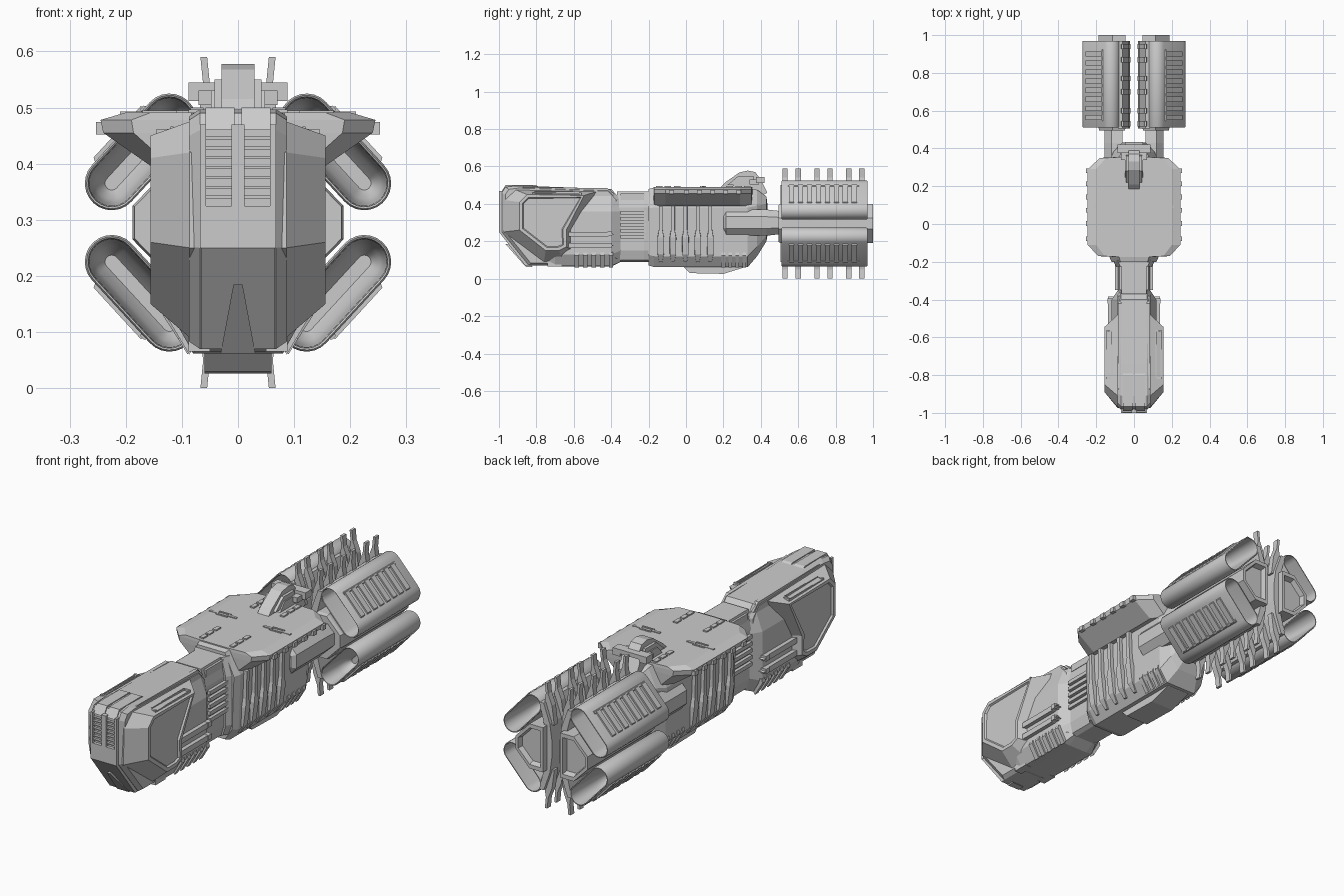
import bpy, bmesh, math
from mathutils import Vector

def loft(name, groups, mirror='', oz=0.0, smooth=False, inset=False):
    """groups: list of ring stacks; each stack becomes one capped solid"""
    bm = bmesh.new()
    for rings in groups:
        vs = [[bm.verts.new((p[0], p[1], p[2] - oz)) for p in r] for r in rings]
        n = len(vs[0])
        for a, b in zip(vs, vs[1:]):
            for i in range(n):
                bm.faces.new((a[i], a[(i + 1) % n], b[(i + 1) % n], b[i]))
        bm.faces.new(vs[0][::-1])
        bm.faces.new(vs[-1])
    bmesh.ops.recalc_face_normals(bm, faces=bm.faces)
    if inset:
        f = max(bm.faces, key=lambda f: f.calc_center_median().x)
        bmesh.ops.inset_region(bm, faces=[f], thickness=0.018, depth=0)
        bmesh.ops.inset_region(bm, faces=[f], thickness=0.006, depth=-0.008)
    me = bpy.data.meshes.new(name)
    bm.to_mesh(me)
    bm.free()
    ob = bpy.data.objects.new(name, me)
    bpy.context.collection.objects.link(ob)
    ob.location.z = oz
    if smooth:
        bpy.ops.object.select_all(action='DESELECT')
        ob.select_set(True)
        bpy.context.view_layer.objects.active = ob
        bpy.ops.object.shade_smooth_by_angle(angle=math.radians(40))
    if mirror:
        m = ob.modifiers.new('mirror', 'MIRROR')
        m.use_axis = ['x' in mirror, 'y' in mirror, 'z' in mirror]
        m.use_mirror_merge = False
    return ob

def side(pts, x, s=1.0, c=(0, 0)):          # (y,z) outline at a given x
    return [(x, c[0] + (y - c[0]) * s, c[1] + (z - c[1]) * s) for y, z in pts]

def slab(pts, x0, x1):
    return [side(pts, x0), side(pts, x1)]

def section(half, y):                       # symmetric (x,z) section at y
    return [(x, y, z) for x, z in half] + [(-x, y, z) for x, z in reversed(half)]

def plan(half, z, k=1.0):                   # symmetric (x,y) outline at z
    return [(x * k, y, z) for x, y in half] + [(-x * k, y, z) for x, y in reversed(half)]

def box(x0, x1, y0, y1, z0, z1):
    return slab([(y0, z0), (y1, z0), (y1, z1), (y0, z1)], x0, x1)

def along_y(xz, y0, y1):                    # (x,z) outline extruded along y
    return [[(x, y, z) for x, z in xz] for y in (y0, y1)]

# ---- bow ----
bow = [(-.985, .25), (-.985, .46), (-.965, .49), (-.91, .497), (-.74, .492), (-.40, .48),
       (-.355, .43), (-.355, .10), (-.40, .07), (-.84, .07)]
c = (-.67, .285)
loft('bow_core', [[side(bow, -.087, .94, c), side(bow, -.068, 1, c),
                   side(bow, .068, 1, c), side(bow, .087, .94, c)]])
loft('bow_chin_plate', [slab([(-1, .25), (-.985, .25), (-.84, .07), (-.86, .07)], -.066, .066)])
loft('bow_grille', [box(x0, x1, -1, -.97, .25, .47) for x0, x1 in
                    ((-.068, -.057), (-.012, .012), (.057, .068))]
     + [box(-.06, .06, -1, -.97, .25, .325)]
     + [box(-.06, .06, -.997, -.97, .338 + i * .0175, .343 + i * .0175) for i in range(7)])
loft('bow_chin_wedge', [[[(-.008, -.965, .185), (.008, -.965, .185), (.031, -.855, .062), (-.031, -.855, .062)],
                         [(-.008, -.94, .185), (.008, -.94, .185), (.031, -.82, .062), (-.031, -.82, .062)]]])
loft('bow_top_blocks', [slab([(-.99, .46), (-.965, .50), (-.80, .50), (-.77, .48), (-.9, .46)], .006, .058)], 'x')
loft('bow_top_rails', [slab([(-.90, .47), (-.87, .49), (-.42, .484), (-.38, .45), (-.42, .44)], .066, .084)], 'x')
aft = [(.05, .065), (.083, .068), (.118, .13), (.118, .36), (.08, .46)]
aft_end = [(.05, .09), (.065, .09), (.085, .15), (.085, .36), (.065, .44)]
loft('bow_aft_hull', [[section(aft_end, -.80), section(aft, -.70), section(aft, -.40), section(aft_end, -.35)]])

# ---- cheeks ----
base = [(-.97, .42), (-.91, .475), (-.48, .465), (-.60, .26), (-.60, .15), (-.66, .10), (-.76, .09), (-.975, .25)]
outer = [(-.89, .41), (-.85, .45), (-.545, .445), (-.64, .26), (-.64, .17), (-.68, .15), (-.75, .15), (-.89, .26)]
loft('cheek_armour', [[side(base, .06), side(base, .086), side(outer, .156)]], 'x', inset=True)
loft('cheek_top_rim', [box(.115, .12, -.81, -.57, .44, .466), box(.14, .145, -.81, -.57, .44, .458),
                       box(.115, .145, -.82, -.81, .44, .462), box(.115, .145, -.57, -.56, .44, .462)], 'x')
loft('cheek_foot', [box(.05, .088, -.74, -.665, .065, .12)], 'x')
loft('bow_side_slats', [slab([(-.64, z), (-.42, z), (-.385, z + .013), (-.42, z + .026), (-.64, z + .026)], .10, .137)
                        for z in (.165, .225)]
     + [box(.11, .141, -.42, -.395, z, z + .024) for z in (.168, .228)], 'x')
tooth = [(.07, .085), (.087, .06), (.126, .125), (.122, .14), (.10, .145)]
loft('bow_lower_teeth', [along_y(tooth, y - .012, y + .012) for y in [-.585 + .046 * i for i in range(5)]], 'x')

# ---- neck ----
neck = [(.05, .09), (.07, .10), (.085, .15), (.085, .38), (.065, .465), (.04, .465)]
loft('neck', [[section(neck, -.37), section(neck, -.17)]])
loft('neck_slats', [box(.07, .10, -.35, -.21, z, z + .018) for z in [.215 + .032 * i for i in range(5)]]
     + [box(.05, .078, -.35, -.20, .42, .455)], 'x')
loft('neck_collar', [[section([(x * 1.1, z) for x, z in neck], -.225), section([(x * 1.35, z) for x, z in neck], -.19)]])

# ---- main hull ----
hull = [(.08, .062), (.122, .12), (.132, .38), (.08, .487)]
tail = [(.03, .20), (.055, .23), (.065, .40), (.045, .44)]
loft('main_hull', [[section([(x * .9, z * .96 + .012) for x, z in hull], -.20), section(hull, -.17),
                    section(hull, .33), section([(.055, .12), (.10, .17), (.11, .39), (.07, .475)], .38),
                    section(tail, .43), section([(.005, .23), (.012, .25), (.012, .38), (.008, .40)], .435)]])
keel = [(-.02, .07), (.02, .03), (.20, .026), (.31, .06), (.37, .13), (.33, .20), (0, .15)]
loft('keel', [slab(keel, -.06, .06)])
deck = [(.08, -.175), (.19, -.17), (.245, -.11), (.245, .29), (.18, .35), (.08, .355)]
loft('wing_deck', [[plan(deck, .39, .6), plan(deck, .455, .98), plan(deck, .478, 1), plan(deck, .491, .82)]])
loft('wing_edge_blocks', [box(.225, .253, y, y + .025, .452, .474) for y in (-.09, -.01, .06, .13, .20, .27)], 'x')
loft('deck_blocks', [box(.068, .088, y, y + .035, .48, .497) for y in (-.16, -.115, -.065, .215, .265, .31)]
     + [box(.07, .115, .085, .098, .48, .495), box(.165, .21, .085, .098, .48, .493),
        box(.11, .17, .075, .083, .48, .495), box(.11, .17, .1, .108, .48, .495)], 'x')
ribs = []                                   # waisted ribs following the hull side
for y in (-.135, -.07, -.003, .063, .13):
    ribs.append([[(.08, y - w, z), (x, y - w * .8, z), (x, y + w * .8, z), (.08, y + w, z)] for x, w, z in
                 ((.107, .009, .088), (.134, .02, .13), (.146, .021, .22), (.144, .012, .26), (.148, .012, .39))])
loft('hull_ribs', ribs, 'x')
loft('hull_lower_teeth', [along_y([(x + .003, z) for x, z in tooth], y - .01, y + .01)
                          for y in (.20, .237, .274, .311)], 'x')

# ---- bridge ----
loft('bridge', [[side([(.18, .485), (.21, .515), (.285, .568), (.33, .578), (.37, .57), (.40, .53), (.41, .485)], x)
                 for x in (-.029, .029)]])
loft('bridge_base', [slab([(.24, .485), (.28, .53), (.40, .53), (.435, .46), (.40, .44)], -.048, .048)])
loft('bridge_arms', [box(-.088, .088, .375, .42, .525, .545), box(-.088, -.05, .375, .42, .512, .53),
                     box(.05, .088, .375, .42, .512, .53), box(-.07, .07, .34, .39, .505, .53)])
loft('bridge_cheeks', [slab([(.22, .50), (.28, .55), (.36, .55), (.37, .50)], .028, .042)], 'x')

# ---- engine struts and core (mirrored about the engine axis) ----
AX = .295
def strut(y, xo, h):
    return [(.06, y, .30 - h), (xo - .035, y, .30 - h), (xo, y, .30 - h * .45),
            (xo, y, .30 + h * .45), (xo - .035, y, .30 + h), (.06, y, .30 + h)]
loft('engine_strut', [[strut(.20, .135, .06), strut(.215, .155, .07), strut(.43, .155, .07), strut(.52, .155, .06)]], 'x')
core = [(.045, .19), (.115, .19), (.188, .265), (.188, .325), (.115, .40), (.045, .40)]
def ring(y, s):
    return [(.11 + (x - .11) * s, y, AX + (z - AX) * s) for x, z in core]
loft('engine_core', [[ring(.495, .95), ring(.51, 1), ring(1, 1), ring(1, .82), ring(.975, .74)]], 'x')
wall = [(.062, .50), (.03, .41), (.02, .34), (.02, .25), (.03, .18), (.062, .09),
        (.085, .09), (.06, .19), (.06, .40), (.085, .50)]
loft('engine_spine', [along_y(wall, .505, .97)], 'x')
fin = [(.067, .59), (.055, .59), (.050, .54), (.03, .49), (.018, .40), (.05, .40), (.068, .50), (.062, .54)]
loft('spine_fins', [along_y(fin, y - .014, y + .014) for y in (.53, .60, .70, .77, .87, .94)], 'xz', AX)

# ---- engine pods ----
A, B, R = Vector((.225, .365)), Vector((.122, .477)), .048
D = (B - A).normalized()
N = Vector((D.y, -D.x))
def stadium(y, r, n=12):
    pts = []
    for c0, s in ((A, -1), (B, 1)):
        for i in range(n + 1):
            t = math.pi * i / n
            p = c0 + (N * math.cos(t) + D * math.sin(t)) * r * s
            pts.append((p.x, y, p.y))
    return pts
loft('engine_pod', [[stadium(y, R - d) for y, d in
                     ((.69, .036), (.665, .02), (.62, .012), (.53, .008), (.512, .006), (.51, .003), (.515, 0),
                      (.965, 0), (.97, .002), (.97, .006), (.80, .01), (.74, .02), (.715, .036))]],
     'xz', AX, smooth=True)
def bar(y0, y1, a, b, h):
    m = (A + B) / 2
    q = [m + D * d + N * o for d, o in ((a, R - .004), (a + .006, R + h), (b - .006, R + h), (b, R - .004))]
    return [[(p.x, y, p.y) for p in q] for y in (y0, y1)]
loft('pod_cooling_bars', [bar(.55 + i * .048, .578 + i * .048, -.07, .066, .007) for i in range(8)]
     + [bar(.545, .925, .05, .07, .004)], 'xz', AX)
